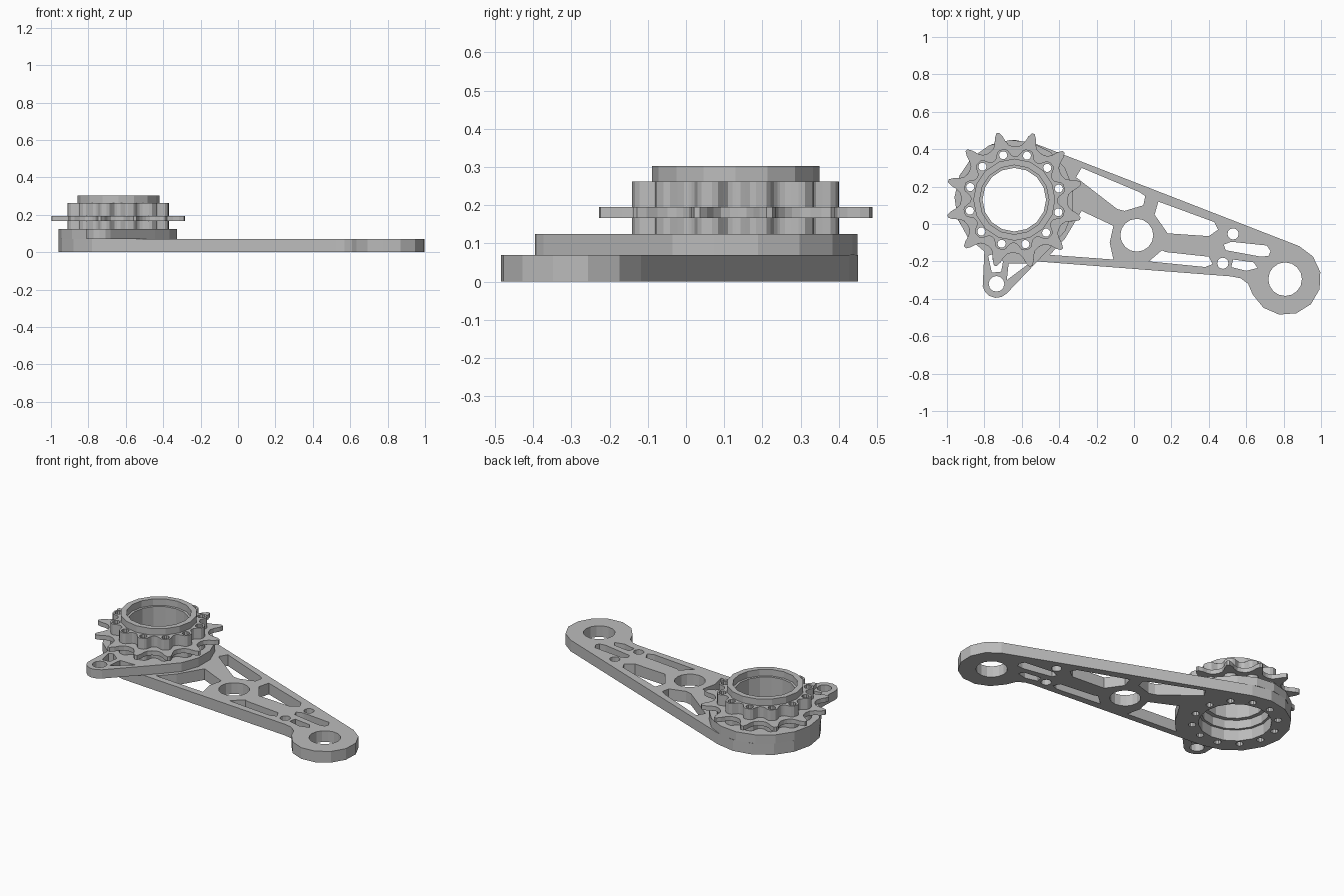
import bpy, bmesh
from math import cos, sin, radians

if "Cube" in bpy.data.objects:
    bpy.data.objects.remove(bpy.data.objects["Cube"], do_unlink=True)

HUB = (-0.64, 0.13)
LUG = (0.808, -0.295)
EAR = (-0.735, -0.32)
TEETH = 12
PHASE = 14

grey = bpy.data.materials.new("plain grey")
grey.use_nodes = True
colour = (0.5, 0.5, 0.5, 1)
grey.diffuse_color = colour
grey.node_tree.nodes["Principled BSDF"].inputs["Base Color"].default_value = colour


def polar(centre, r, angle):
    a = radians(angle)
    return (centre[0] + r * cos(a), centre[1] + r * sin(a))


def arc(centre, r, start, end, steps):
    return [polar(centre, r, start + (end - start) * i / steps) for i in range(steps + 1)]


def circle(centre, r, sides=16):
    return arc(centre, r, 0, 360, sides)[:-1]


def toothed(profile):
    """Outline repeated round the hub from (angle, radius) pairs of one pitch."""
    return [polar(HUB, r, PHASE + i * 360 / TEETH + a)
            for i in range(TEETH) for a, r in profile]


def mirrored(half):
    """Full pitch profile from the half running outward from the tooth centre."""
    return [(-a, r) for a, r in reversed(half)] + half


def bolt_holes():
    return [circle(polar(HUB, 0.245, PHASE + i * 360 / TEETH), 0.022, 10)
            for i in range(TEETH)]


def plate(name, z0, z1, outline, holes, bevel=0):
    """Flat plate: filled outline with holes, extruded between two heights."""
    curve = bpy.data.curves.new(name, "CURVE")
    curve.dimensions = "2D"
    curve.fill_mode = "BOTH"
    curve.extrude = (z1 - z0) / 2
    for loop in [outline] + holes:
        spline = curve.splines.new("POLY")
        spline.points.add(len(loop) - 1)
        for point, (x, y) in zip(spline.points, loop):
            point.co = (x, y, 0, 1)
        spline.use_cyclic_u = True
    temp = bpy.data.objects.new(name + " curve", curve)
    bpy.context.scene.collection.objects.link(temp)
    bpy.context.view_layer.update()
    graph = bpy.context.evaluated_depsgraph_get()
    mesh = bpy.data.meshes.new_from_object(temp.evaluated_get(graph))
    bpy.data.objects.remove(temp, do_unlink=True)
    bpy.data.curves.remove(curve)

    # weld caps to walls, join the flat faces and set the height
    bm = bmesh.new()
    bm.from_mesh(mesh)
    bmesh.ops.remove_doubles(bm, verts=bm.verts, dist=0.0001)
    bmesh.ops.translate(bm, verts=bm.verts, vec=(0, 0, (z0 + z1) / 2))
    bmesh.ops.recalc_face_normals(bm, faces=bm.faces)
    for face in bm.faces:
        face.smooth = False
    bm.to_mesh(mesh)
    bm.free()
    mesh.name = name
    mesh.materials.clear()
    mesh.materials.append(grey)
    obj = bpy.data.objects.new(name, mesh)
    bpy.context.scene.collection.objects.link(obj)
    if bevel:
        mod = obj.modifiers.new("edge bevel", "BEVEL")
        mod.width = bevel
        mod.limit_method = "ANGLE"
        mod.angle_limit = radians(60)
    return obj


# Long arm with lightening cutouts
arm_outline = (arc(HUB, 0.32, 68, 265.7, 9)
               + [(0.52, -0.28), (0.57, -0.29), (0.61, -0.32)]
               + arc(LUG, 0.192, -155, 67, 8))
cutouts = [
    [(-.28, .30), (.03, .17), (.06, .15), (.05, .10), (-.05, .07), (-.09, .08), (-.31, .25)],
    [(.13, .12), (.43, .01), (.45, -.03), (.40, -.065), (.18, -.05), (.11, .05)],
    [(.08, -.20), (.38, -.23), (.42, -.215), (.40, -.175), (.17, -.15), (.15, -.14)],
    [(.48, -.11), (.52, -.095), (.71, -.115), (.73, -.145), (.72, -.17), (.68, -.175), (.49, -.14)],
    [(.53, -.19), (.64, -.205), (.66, -.235), (.60, -.25), (.52, -.23)],
    [(-.28, .07), (-.11, -.01), (-.13, -.10), (-.11, -.19), (-.45, -.165), (-.37, -.08)],
]
arm_holes = [circle((0.015, -0.06), 0.088), circle(LUG, 0.09),
             circle((0.53, -0.053), 0.03, 12), circle((0.475, -0.21), 0.03, 12),
             circle(HUB, 0.21)]
plate("arm", 0, 0.07, arm_outline, cutouts + arm_holes + bolt_holes())

# Mounting plate with a pierced ear
ear_outline = arc(HUB, 0.32, -52, 240, 14) + arc(EAR, 0.075, 190, 315, 5)
ear_slots = [[(-.78, -.17), (-.75, -.16), (-.70, -.20), (-.71, -.255), (-.76, -.26)],
             [(-.67, -.21), (-.56, -.21), (-.68, -.30)]]
plate("mounting_plate", 0.07, 0.125, ear_outline,
      ear_slots + [circle(EAR, 0.042, 12), circle(HUB, 0.195)] + bolt_holes())

# Lobed hub, bolted through every lobe
lobe = mirrored([(3, 0.276), (6, 0.268), (8.5, 0.25), (11, 0.236), (14, 0.232)])
plate("lobed_hub", 0.125, 0.262, toothed(lobe), [circle(HUB, 0.17)] + bolt_holes())

# Thin sprocket with pointed teeth
tooth = mirrored([(1.2, 0.367), (3.5, 0.345), (5.5, 0.315), (8.5, 0.293), (13, 0.285)])
plate("sprocket", 0.167, 0.195, toothed(tooth),
      [circle(HUB, 0.19)] + bolt_holes(), bevel=0.005)

# Collar on top of the hub
plate("top_collar", 0.262, 0.303, circle(HUB, 0.219), [circle(HUB, 0.185)])
